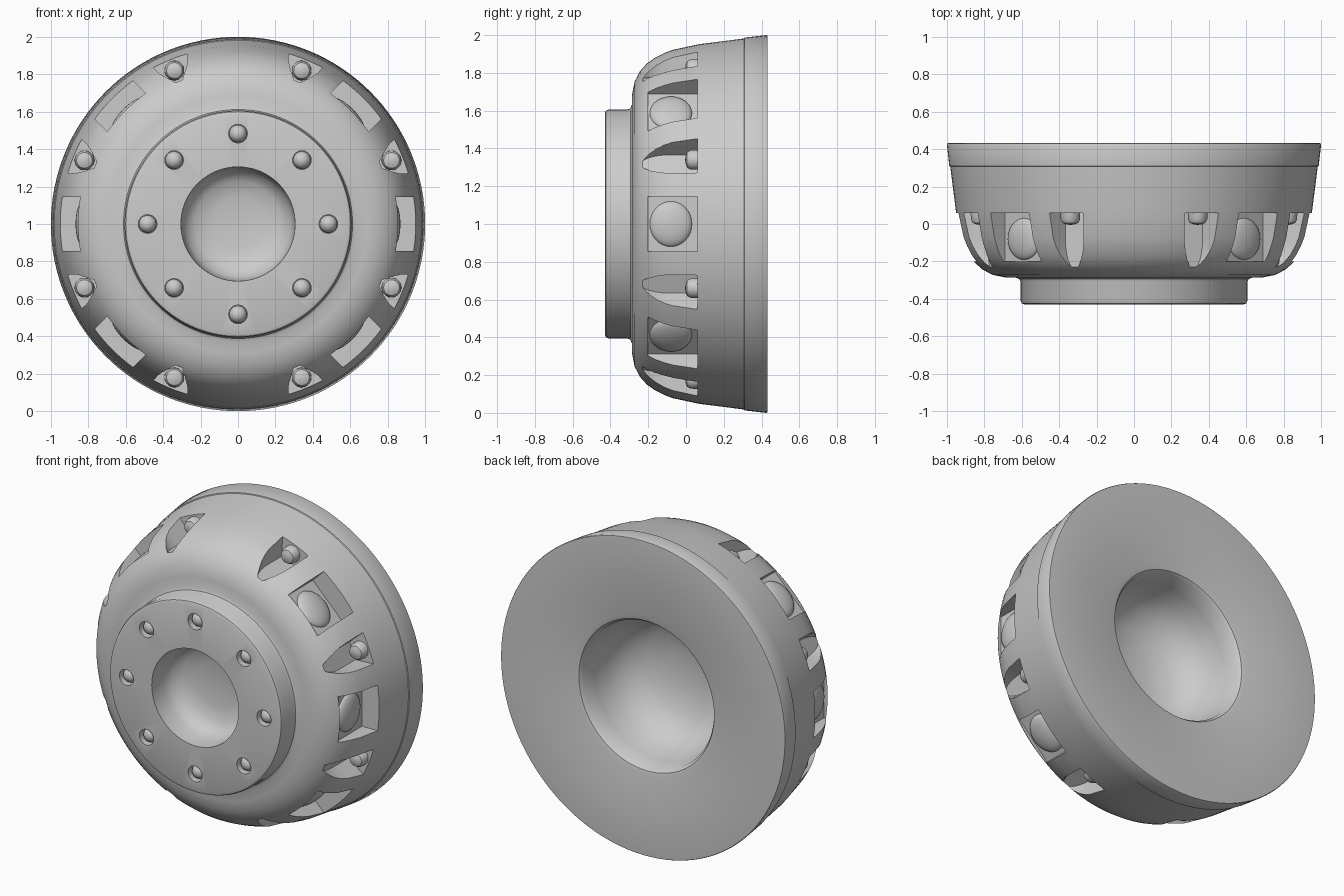
import bpy, bmesh, math
from mathutils import Matrix, Vector

if "Cube" in bpy.data.objects:
    bpy.data.objects.remove(bpy.data.objects["Cube"])

CENTRE = Matrix.Translation((0, 0, 1))


def spin(deg):
    # local frame: x = radial, y = wheel axis, z = tangential
    return CENTRE @ Matrix.Rotation(-math.radians(deg), 4, 'Y')


def add_object(name, bm):
    bmesh.ops.recalc_face_normals(bm, faces=bm.faces)
    me = bpy.data.meshes.new(name)
    bm.to_mesh(me)
    bm.free()
    ob = bpy.data.objects.new(name, me)
    bpy.context.collection.objects.link(ob)
    return ob


def activate(ob):
    bpy.ops.object.select_all(action='DESELECT')
    ob.select_set(True)
    bpy.context.view_layer.objects.active = ob


def smooth(ob, deg=32):
    activate(ob)
    bpy.ops.object.shade_smooth_by_angle(angle=math.radians(deg))


def lathe(bm, profile, mat, n):
    # profile of (radius, y) points starting and ending on the axis
    rings = []
    for r, y in profile:
        if r < 1e-6:
            rings.append([bm.verts.new(mat @ Vector((0, y, 0)))])
        else:
            rings.append([bm.verts.new(mat @ Vector((
                r * math.cos(2 * math.pi * i / n), y,
                r * math.sin(2 * math.pi * i / n)))) for i in range(n)])
    for a, b in zip(rings, rings[1:]):
        for i in range(n):
            j = (i + 1) % n
            if len(a) == 1:
                bm.faces.new((a[0], b[i], b[j]))
            elif len(b) == 1:
                bm.faces.new((a[i], b[0], a[j]))
            else:
                bm.faces.new((a[i], b[i], b[j], a[j]))


def loft(bm, outline, levels, mat):
    # outline of (y, z); levels of (radius, width scale)
    loops = [[bm.verts.new(mat @ Vector((r, y, z * s))) for y, z in outline] for r, s in levels]
    n = len(outline)
    for i in range(n):
        j = (i + 1) % n
        bm.faces.new((loops[0][i], loops[0][j], loops[1][j], loops[1][i]))
    bm.faces.new(loops[0])
    bm.faces.new(loops[1][::-1])


WINDOWS = [0, 45, 135, 180, 225, 315]
POCKETS = [22.5 + 45 * i for i in range(8)]
LUGS = [45 * i for i in range(8)]

# wheel body: front bore, hub, rounded shoulder, barrel, rim band, back opening
bm = bmesh.new()
lathe(bm, [
    (0, -.2), (.14, -.205), (.23, -.225), (.28, -.265), (.3, -.32), (.305, -.43),
    (.585, -.43), (.6, -.424), (.606, -.41), (.606, -.31), (.612, -.295), (.63, -.287),
    (.69, -.285), (.755, -.272), (.81, -.243), (.85, -.207), (.88, -.165),
    (.905, -.115), (.922, -.07), (.952, .07), (.982, .307), (.987, .31),
    (1.0, .425), (.997, .431), (.99, .432), (.75, .418), (.5, .402), (.475, .396),
    (.46, .375), (.45, .28), (.43, .17), (.38, .06), (.28, -.01), (.14, -.045),
    (0, -.055)], CENTRE, 128)
body = add_object("wheel_body", bm)

# cutters for windows, tapered pockets and lug holes
bm = bmesh.new()
box = [(-.2, -.145), (.06, -.145), (.06, .145), (-.2, .145)]
for a in WINDOWS:
    loft(bm, box, [(.83, 1), (1.1, 1)], spin(a))
u_shape = [(.06, -1), (.06, 1)] + [
    (-.08 - .16 * math.sin(math.pi * i / 12), math.cos(math.pi * i / 12)) for i in range(13)]
for a in POCKETS:
    loft(bm, u_shape, [(.825, .055), (1.05, .135)], spin(a))
for a in LUGS:
    lathe(bm, [(0, -.5), (.05, -.5), (.05, -.37), (0, -.37)],
          spin(a) @ Matrix.Translation((.483, 0, 0)), 24)
cutter = add_object("cutter", bm)
cutter.hide_render = True
mod = body.modifiers.new("cut", 'BOOLEAN')
mod.operation = 'DIFFERENCE'
mod.solver = 'EXACT'
mod.object = cutter
activate(body)
bpy.ops.object.modifier_apply(modifier="cut")
bpy.data.objects.remove(cutter)
smooth(body, 38)

# domed bulges on the window floors
bm = bmesh.new()
for a in WINDOWS:
    bmesh.ops.create_uvsphere(
        bm, u_segments=32, v_segments=16, radius=1,
        matrix=spin(a) @ Matrix.Translation((.828, -.08, 0)) @ Matrix.Diagonal((.04, .112, .12, 1)))
smooth(add_object("window_bulges", bm))

# round-nosed pins at the back of the pockets
bm = bmesh.new()
for a in POCKETS:
    lathe(bm, [(0, -.005), (.022, -.002), (.042, .006), (.052, .025), (.053, .07), (0, .07)],
          spin(a) @ Matrix.Translation((.888, 0, 0)), 24)
smooth(add_object("pocket_pins", bm))

# domed lug heads inside the hub holes
bm = bmesh.new()
for a in LUGS:
    lathe(bm, [(0, -.424), (.02, -.42), (.036, -.409), (.046, -.39), (.049, -.36), (0, -.36)],
          spin(a) @ Matrix.Translation((.483, 0, 0)), 24)
smooth(add_object("lug_heads", bm))
